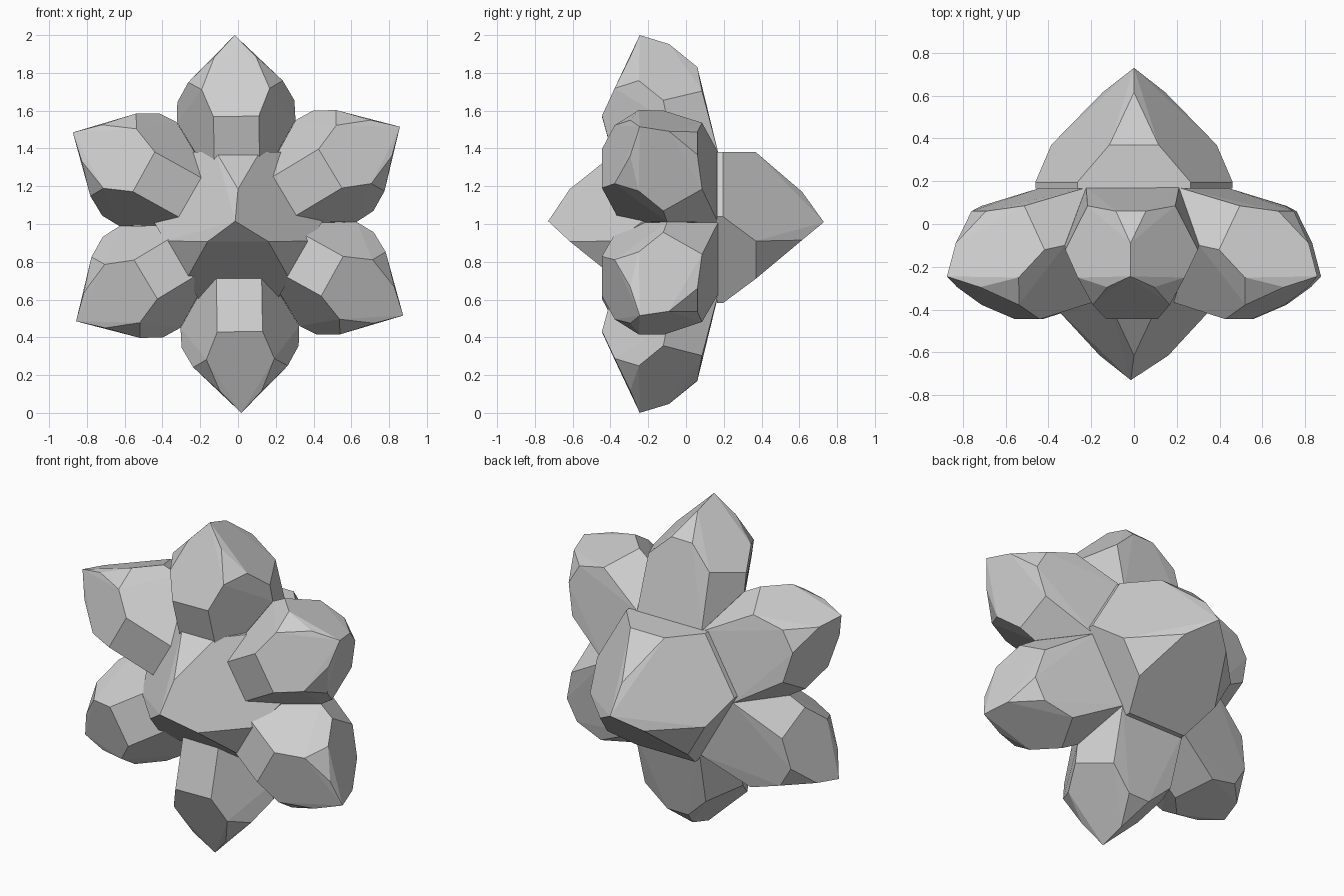
import bpy, bmesh, math
from mathutils import Matrix, Vector

if "Cube" in bpy.data.objects:
    bpy.data.objects.remove(bpy.data.objects["Cube"])

stone = bpy.data.materials.new("grey stone")
stone.diffuse_color = (0.62, 0.62, 0.62, 1)
stone.use_nodes = True
stone.node_tree.nodes["Principled BSDF"].inputs["Base Color"].default_value = stone.diffuse_color


def hull_mesh(name, points):
    """Flat-faced convex crystal around the given points."""
    bm = bmesh.new()
    for p in points:
        bm.verts.new(p)
    res = bmesh.ops.convex_hull(bm, input=bm.verts[:])
    loose = {g for g in res["geom_interior"] + res["geom_unused"]
             if isinstance(g, bmesh.types.BMVert)}
    bmesh.ops.delete(bm, geom=list(loose), context='VERTS')
    bmesh.ops.dissolve_limit(bm, angle_limit=math.radians(4),
                             verts=bm.verts[:], edges=bm.edges[:])
    bmesh.ops.recalc_face_normals(bm, faces=bm.faces[:])
    mesh = bpy.data.meshes.new(name)
    bm.to_mesh(mesh)
    bm.free()
    mesh.materials.append(stone)
    return mesh


def add(name, mesh, matrix):
    ob = bpy.data.objects.new(name, mesh)
    ob.matrix_world = matrix
    bpy.context.collection.objects.link(ob)


centre = Matrix.Translation((0, 0, 1))

# Petal crystal: half outline (side, depth, distance from centre), mirrored
half = [
    (0, -.245, 1.0), (0, -.09, .953),                       # tip ridge
    (.07, .06, .83), (.11, -.295, .885),                    # around the tip
    (.25, -.25, .755), (.18, -.378, .715), (.12, -.445, .57),
    (.31, -.12, .65), (.205, .085, .70),                    # widest ring
    (.314, -.10, .545), (.217, .17, .376),                  # wedge sides
    (.12, -.345, .21), (0, -.29, 0), (0, .17, 0),           # hidden root
]
petal = hull_mesh("petal", half + [(-x, y, z) for x, y, z in half if x])
for i in range(6):
    turn = Matrix.Rotation(-math.radians(1 + 60 * i), 4, 'Y')
    add(f"petal_{i + 1}", petal, centre @ turn)


# Three-sided core crystals, pointing to the back and to the front
def core(name, sign, ridge, apex):
    pts = [(apex[0], sign * .73, apex[1])]
    for k in range(3):
        a = math.radians(90 + 120 * k)
        out = Vector((math.cos(a), 0, math.sin(a)))
        side = Vector((-math.sin(a), 0, math.cos(a)))
        ring = [(ridge, 0, .615)]
        for t, y in ((.115, .37), (.265, .195), (.265, .165)):
            ring += [(.38, t, y), (.38, -t, y)]
        pts += [out * r + side * t + Vector((0, sign * y, 0)) for r, t, y in ring]
    add(name, hull_mesh(name, pts), centre)


core("back_core", 1, .17, (0, .01))
core("front_core", -1, .185, (-.015, .015))
